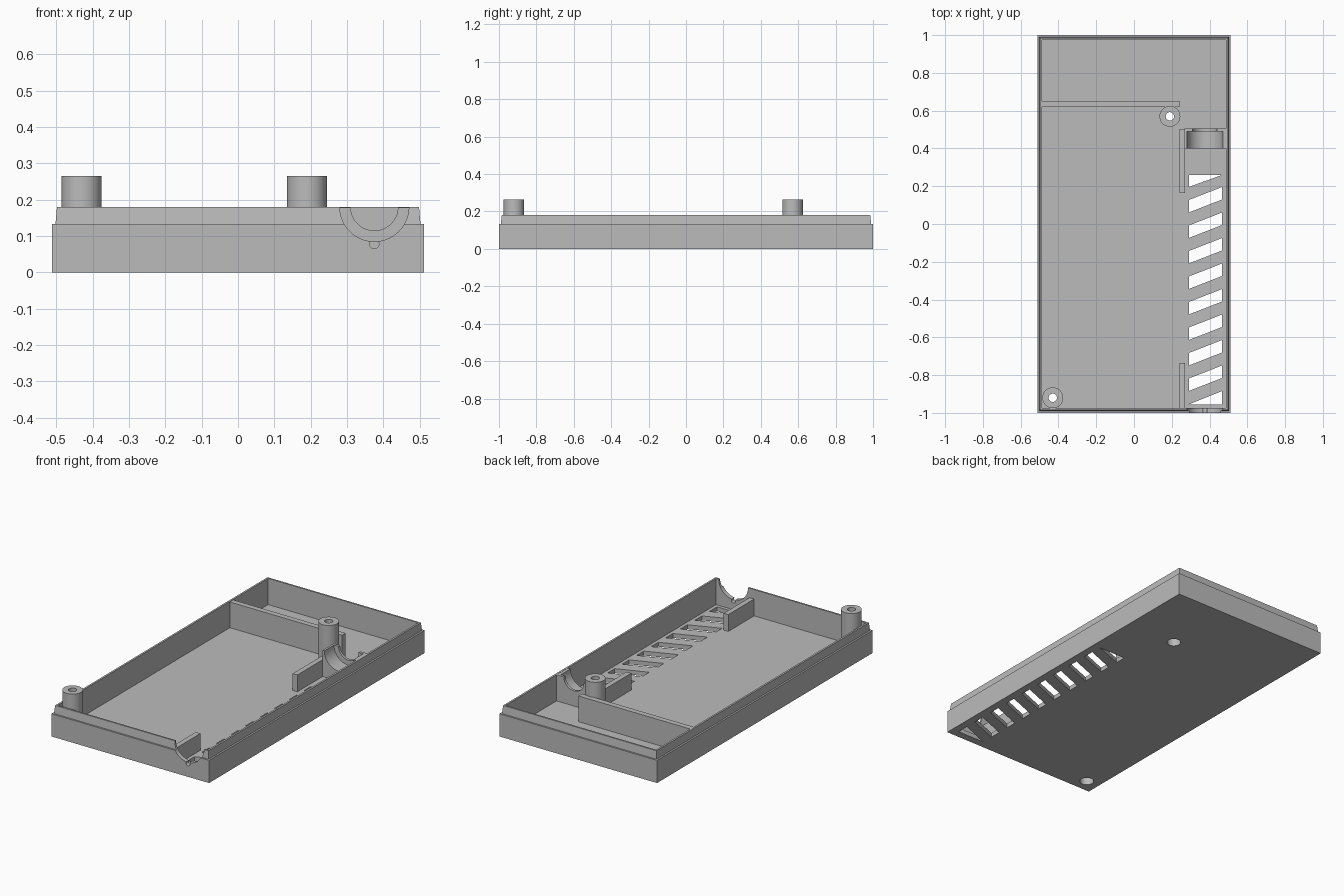
import bpy, bmesh, math
from mathutils import Matrix

cube = bpy.data.objects.get("Cube")
if cube:
    bpy.data.objects.remove(cube, do_unlink=True)

FLOOR, RIM = 0.026, 0.18
TUBE_X = 0.375

grey = bpy.data.materials.new("light_grey_plastic")
grey.use_nodes = True
colour = (0.5, 0.5, 0.5, 1)
grey.diffuse_color = colour
grey.node_tree.nodes["Principled BSDF"].inputs["Base Color"].default_value = colour


def finish(name, bm):
    bmesh.ops.recalc_face_normals(bm, faces=bm.faces[:])
    mesh = bpy.data.meshes.new(name)
    bm.to_mesh(mesh)
    bm.free()
    obj = bpy.data.objects.new(name, mesh)
    bpy.context.collection.objects.link(obj)
    mesh.materials.append(grey)
    return obj


def box(name, x, y, z):
    bm = bmesh.new()
    bmesh.ops.create_cube(bm, size=1)
    for v in bm.verts:
        for i, (lo, hi) in enumerate((x, y, z)):
            v.co[i] = lo if v.co[i] < 0 else hi
    return finish(name, bm)


def cylinder(name, radius, centre, length, along_y=False):
    bm = bmesh.new()
    bmesh.ops.create_cone(bm, cap_ends=True, segments=64, radius1=radius,
                          radius2=radius, depth=length)
    if along_y:
        bm.transform(Matrix.Rotation(math.pi / 2, 4, "X"))
    bm.transform(Matrix.Translation(centre))
    return finish(name, bm)


def prism(name, outline, z0, z1):
    bm = bmesh.new()
    face = bm.faces.new([bm.verts.new((x, y, z0)) for x, y in outline])
    top = bmesh.ops.extrude_face_region(bm, geom=[face])["geom"]
    for v in top:
        if isinstance(v, bmesh.types.BMVert):
            v.co.z = z1
    return finish(name, bm)


def cut(targets, cutters):
    for target in targets:
        bpy.context.view_layer.objects.active = target
        for cutter in cutters:
            mod = target.modifiers.new("cut", "BOOLEAN")
            mod.operation, mod.solver, mod.object = "DIFFERENCE", "EXACT", cutter
            bpy.ops.object.modifier_apply(modifier=mod.name)
    for cutter in cutters:
        bpy.data.objects.remove(cutter, do_unlink=True)


# Tray: rectangular rings from the base, up the wall and lip, down to the floor
rings = [(0.512, 1.0, 0), (0.512, 1.0, 0.133), (0.502, 0.99, 0.133),
         (0.498, 0.985, RIM), (0.487, 0.975, RIM), (0.487, 0.975, FLOOR)]
bm = bmesh.new()
loops = [[bm.verts.new((sx * x, sy * y, z))
          for sx, sy in ((-1, -1), (1, -1), (1, 1), (-1, 1))] for x, y, z in rings]
for a, b in zip(loops, loops[1:]):
    for i in range(4):
        j = (i + 1) % 4
        bm.faces.new((a[i], a[j], b[j], b[i]))
bm.faces.new(loops[0])
bm.faces.new(loops[-1])
tray = finish("tray", bm)

# Slanted vent slots, clipped to the ends of the grille
LEFT, RIGHT, RISE, WIDTH = 0.29, 0.467, 0.069, 0.066
slots = []
for k in range(10):
    low = 0.196 - 0.135 * k
    if k == 0:
        outline = [(LEFT, low), (RIGHT, 0.26), (LEFT, 0.26)]
    elif k == 9:
        outline = [(LEFT, -0.955), (RIGHT, -0.955), (RIGHT, low + WIDTH + RISE)]
    else:
        outline = [(LEFT, low), (RIGHT, low + RISE),
                   (RIGHT, low + RISE + WIDTH), (LEFT, low + WIDTH)]
    slots.append(prism("slot_cutter", outline, -0.05, 0.06))
cut([tray], slots)

# Round notch and small wire hole in the front wall
cut([tray], [cylinder("notch_cutter", 0.095, (TUBE_X, -1, RIM), 0.08, True),
             cylinder("wire_cutter", 0.013, (TUBE_X, -1, 0.078), 0.08, True)])

# Screw posts, counterbored from below
posts = []
for name, x, y in (("rear_post", 0.19, 0.57), ("front_post", -0.43, -0.92)):
    post = cylinder(name, 0.055, (x, y, 0.1425), 0.245)
    cut([tray, post], [cylinder("bore_cutter", 0.038, (x, y, 0.05), 0.2),
                       cylinder("screw_cutter", 0.022, (x, y, 0.15), 0.5)])
    posts.append(post)

# Stepped cradle for a round part
cradle = box("cradle", (0.268, 0.49), (0.40, 0.505), (0.02, RIM - 0.001))
cut([cradle], [cylinder("seat_cutter", 0.095, (TUBE_X, 0.43, RIM), 0.12, True),
               cylinder("neck_cutter", 0.065, (TUBE_X, 0.45, RIM), 0.2, True)])

# Divider and the two guide rails
box("divider", (-0.49, 0.242), (0.62, 0.652), (0.02, RIM - 0.003))
box("rear_guide", (0.24, 0.27), (0.165, 0.504), (0.02, 0.125))
box("front_guide", (0.24, 0.27), (-0.978, -0.735), (0.02, 0.125))

# Smooth the round surfaces, keep corners sharp
for obj in [tray, cradle] + posts:
    bpy.ops.object.select_all(action="DESELECT")
    obj.select_set(True)
    bpy.context.view_layer.objects.active = obj
    bpy.ops.object.shade_smooth_by_angle(angle=math.radians(30))
